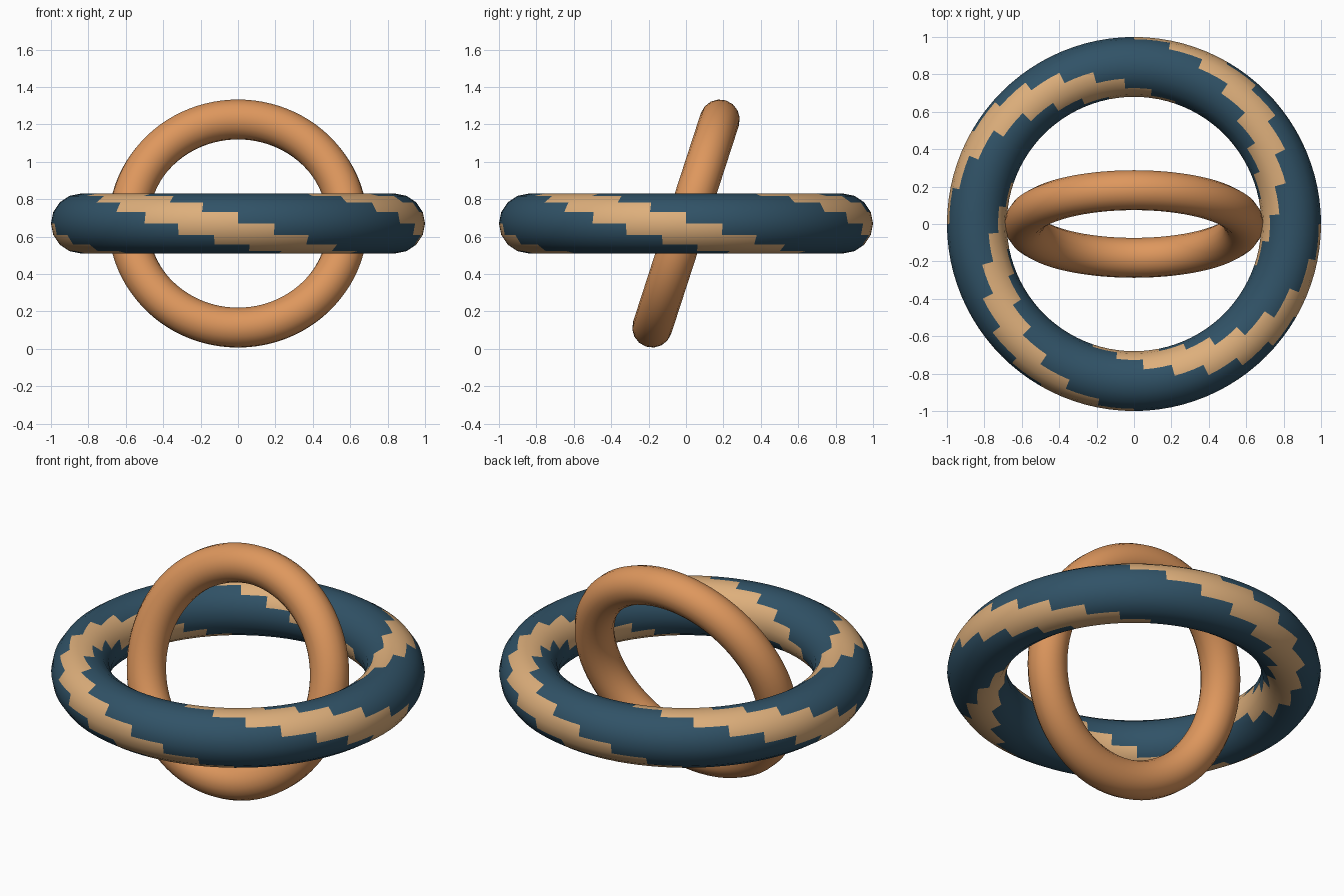
import bpy
from math import radians

cube = bpy.data.objects.get("Cube")
if cube:
    bpy.data.objects.remove(cube, do_unlink=True)


def material(name, rgb):
    mat = bpy.data.materials.new(name)
    mat.use_nodes = True
    mat.diffuse_color = (*rgb, 1)
    mat.node_tree.nodes["Principled BSDF"].inputs["Base Color"].default_value = (*rgb, 1)
    return mat


def ring(name, major, minor, sides, tilt, mats):
    bpy.ops.mesh.primitive_torus_add(
        major_radius=major, minor_radius=minor, major_segments=SEGMENTS,
        minor_segments=sides, location=(0, 0, CENTRE), rotation=(tilt, 0, 0))
    obj = bpy.context.object
    obj.name = name
    for mat in mats:
        obj.data.materials.append(mat)
    bpy.ops.object.shade_smooth()
    return obj


SEGMENTS, SIDES, CENTRE = 96, 16, 0.67
blue = material("deep blue", (0.03, 0.085, 0.135))
tan = material("pale tan", (0.73, 0.43, 0.20))
orange = material("warm orange", (0.73, 0.31, 0.11))

# Flat outer ring with two spiral bands, each winding twice round the tube
outer = ring("outer_ring", 0.84, 0.16, SIDES, 0, [blue, tan])
period = SEGMENTS // 4
for face in outer.data.polygons:
    around, across = divmod(face.index, SIDES)
    phase = (around + across * period // (SIDES // 2)) % period
    face.material_index = int(phase >= period * 0.65)

# Tilted inner ring
ring("inner_ring", 0.585, 0.107, SIDES, radians(90 - 18), [orange])
